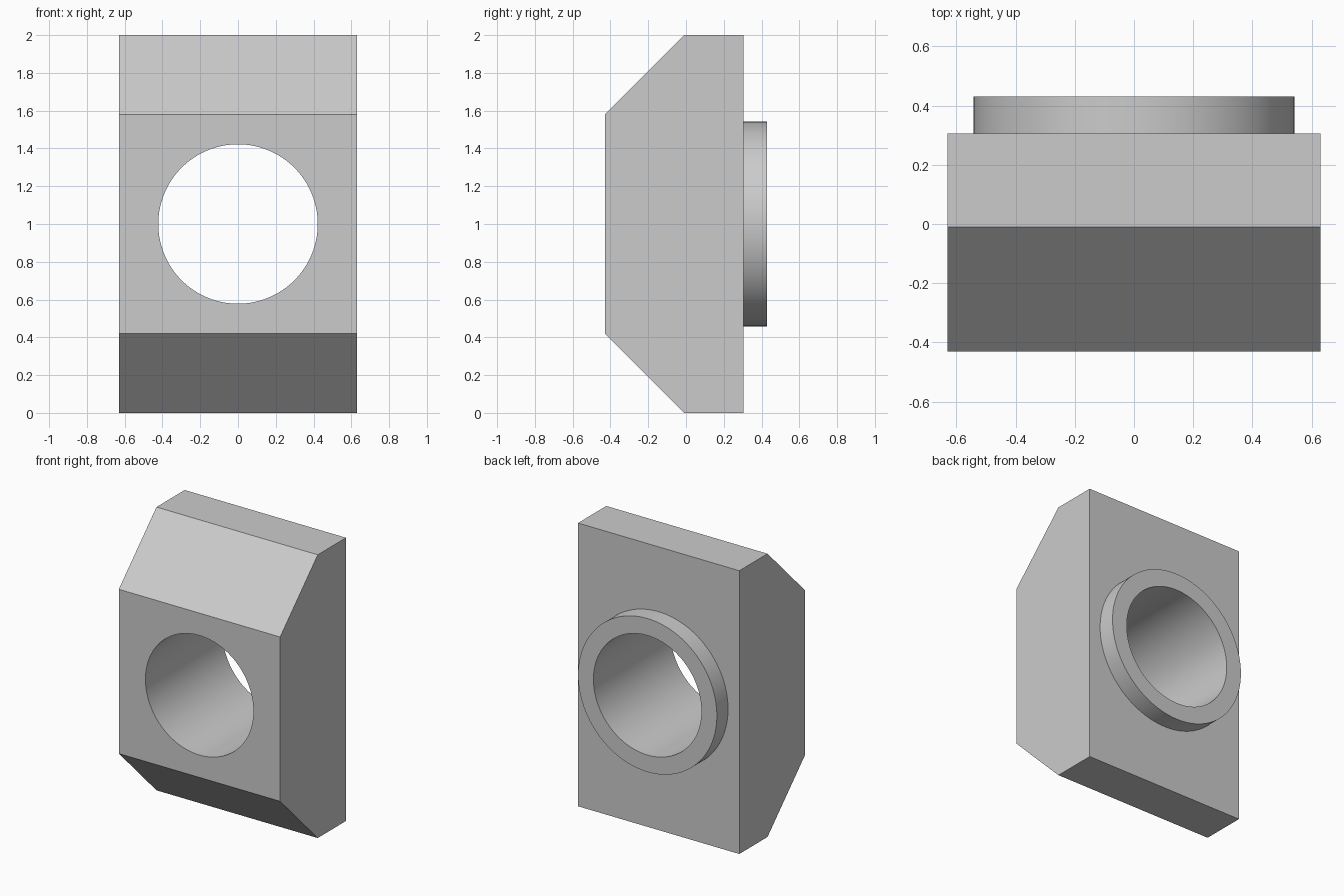
import bpy, bmesh, math
from mathutils import Matrix

cube = bpy.data.objects.get("Cube")
if cube:
    bpy.data.objects.remove(cube, do_unlink=True)

HALF_WIDTH = 0.63
FRONT, SHOULDER, BACK, FLANGE_END = -0.43, -0.01, 0.305, 0.43
CHAMFER, HEIGHT = 0.42, 2.0
BORE_RADIUS, FLANGE_RADIUS = 0.422, 0.542

grey = bpy.data.materials.new("light_grey")
grey.use_nodes = True
colour = (0.6, 0.6, 0.6, 1)
grey.diffuse_color = colour
grey.node_tree.nodes["Principled BSDF"].inputs["Base Color"].default_value = colour


def make_object(name, bm):
    bmesh.ops.recalc_face_normals(bm, faces=bm.faces)
    mesh = bpy.data.meshes.new(name)
    bm.to_mesh(mesh)
    bm.free()
    mesh.materials.append(grey)
    obj = bpy.data.objects.new(name, mesh)
    bpy.context.collection.objects.link(obj)
    return obj


def cylinder(name, radius, y0, y1):
    """Cylinder along y, centred on the block's height."""
    bm = bmesh.new()
    place = Matrix.Translation((0, (y0 + y1) / 2, HEIGHT / 2)) @ Matrix.Rotation(math.pi / 2, 4, "X")
    bmesh.ops.create_cone(bm, cap_ends=True, segments=128, radius1=radius,
                          radius2=radius, depth=y1 - y0, matrix=place)
    return make_object(name, bm)


# Block: side profile with chamfered front, extruded across the width
bm = bmesh.new()
profile = [(BACK, 0), (SHOULDER, 0), (FRONT, CHAMFER), (FRONT, HEIGHT - CHAMFER),
           (SHOULDER, HEIGHT), (BACK, HEIGHT)]
side = bm.faces.new([bm.verts.new((-HALF_WIDTH, y, z)) for y, z in profile])
extruded = bmesh.ops.extrude_face_region(bm, geom=[side])["geom"]
bmesh.ops.translate(bm, vec=(2 * HALF_WIDTH, 0, 0),
                    verts=[g for g in extruded if isinstance(g, bmesh.types.BMVert)])
block = make_object("flanged_block", bm)

# Round flange joined to the back, then the bore cut right through
flange = cylinder("flange", FLANGE_RADIUS, BACK - 0.1, FLANGE_END)
bore = cylinder("bore_cutter", BORE_RADIUS, FRONT - 0.2, FLANGE_END + 0.2)
bpy.context.view_layer.objects.active = block
for tool, operation in ((flange, "UNION"), (bore, "DIFFERENCE")):
    mod = block.modifiers.new(tool.name, "BOOLEAN")
    mod.operation = operation
    mod.solver = "EXACT"
    mod.object = tool
    bpy.ops.object.modifier_apply(modifier=mod.name)
    bpy.data.objects.remove(tool, do_unlink=True)

# Smooth round walls, crisp edges
bpy.ops.object.select_all(action="DESELECT")
block.select_set(True)
bpy.ops.object.shade_smooth_by_angle(angle=math.radians(30))
